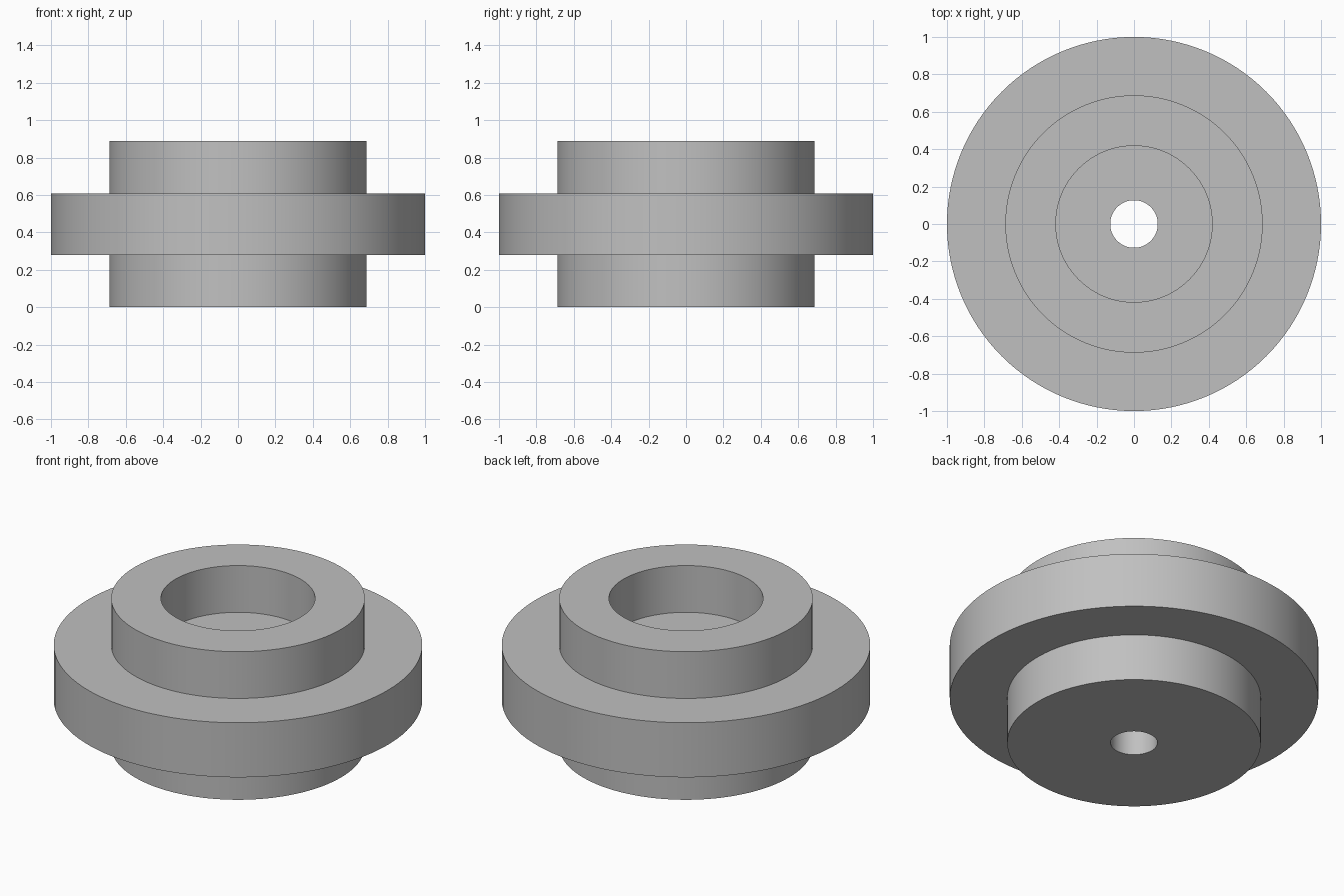
import bpy
import bmesh
import math

cube = bpy.data.objects.get("Cube")
if cube:
    bpy.data.objects.remove(cube, do_unlink=True)

# Plain grey metal
grey = bpy.data.materials.new("grey_metal")
grey.use_nodes = True
colour = (0.53, 0.53, 0.53, 1)
grey.diffuse_color = colour
grey.node_tree.nodes["Principled BSDF"].inputs["Base Color"].default_value = colour

# Main dimensions
HEIGHT, FLANGE_BOTTOM, FLANGE_TOP = 0.887, 0.28, 0.607
FLANGE_R, HUB_R, RECESS_R, BORE_R = 1.0, 0.688, 0.418, 0.127
SEGMENTS = 128


def lathe(name, profile):
    """Revolve a closed (radius, height) outline around the z axis."""
    bm = bmesh.new()
    verts = [bm.verts.new((r, 0, z)) for r, z in profile]
    edges = [bm.edges.new((a, b)) for a, b in zip(verts, verts[1:] + verts[:1])]
    bmesh.ops.spin(bm, geom=verts + edges, cent=(0, 0, 0), axis=(0, 0, 1),
                   angle=math.tau, steps=SEGMENTS, use_merge=True)
    bmesh.ops.remove_doubles(bm, verts=bm.verts, dist=0.0001)
    bmesh.ops.recalc_face_normals(bm, faces=bm.faces)
    mesh = bpy.data.meshes.new(name)
    bm.to_mesh(mesh)
    bm.free()
    mesh.materials.append(grey)
    obj = bpy.data.objects.new(name, mesh)
    bpy.context.collection.objects.link(obj)
    bpy.ops.object.select_all(action="DESELECT")
    obj.select_set(True)
    bpy.context.view_layer.objects.active = obj
    bpy.ops.object.shade_smooth_by_angle(angle=math.radians(30))
    return obj


# Flanged hub: lower hub, wide flange, upper hub, recess and through bore
lathe("flanged_hub", [
    (BORE_R, 0), (HUB_R, 0),
    (HUB_R, FLANGE_BOTTOM), (FLANGE_R, FLANGE_BOTTOM),
    (FLANGE_R, FLANGE_TOP), (HUB_R, FLANGE_TOP),
    (HUB_R, HEIGHT), (RECESS_R, HEIGHT),
    (RECESS_R, FLANGE_TOP), (BORE_R, FLANGE_TOP),
])
